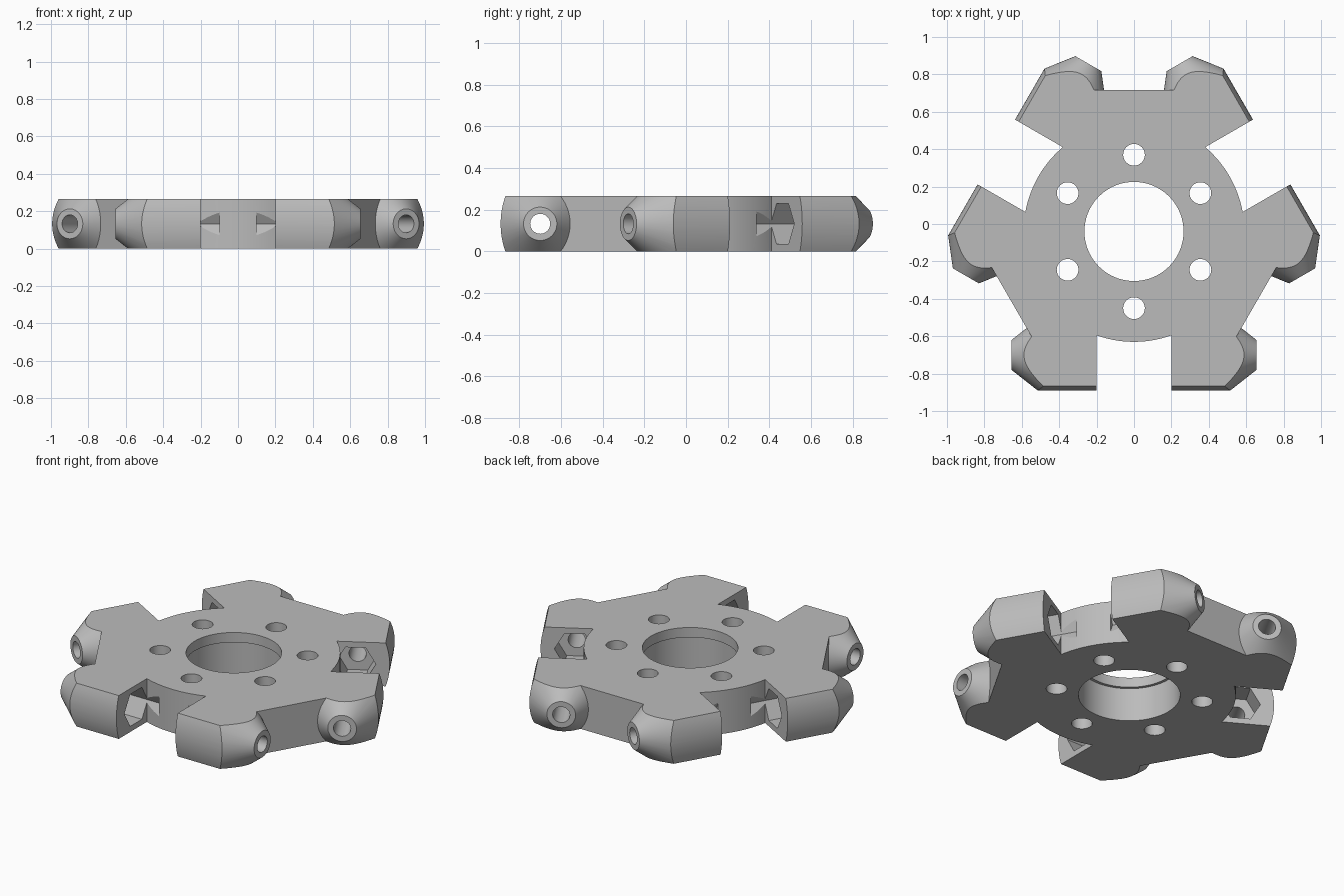
import bpy, bmesh, math
from mathutils import Matrix, Vector

if "Cube" in bpy.data.objects:
    bpy.data.objects.remove(bpy.data.objects["Cube"], do_unlink=True)

HEIGHT = 0.265
MID = HEIGHT / 2
CENTRE = Matrix.Translation((0, -0.04, 0))
SLOT = 0.2           # half width of the roller slots
DISC = 0.59          # radius of the slot floors
AXLE_Y = -0.66       # roller axle line, measured from the hub centre
TIP = 0.655          # outer end of the arm cones
SLOPE = 0.786        # cone radius gained per unit of length

grey = bpy.data.materials.new("light_grey")
grey.use_nodes = True
grey.diffuse_color = (0.5, 0.5, 0.5, 1)
grey.node_tree.nodes["Principled BSDF"].inputs["Base Color"].default_value = (0.5, 0.5, 0.5, 1)


def make_object(name, bm, matrix=Matrix()):
    bmesh.ops.recalc_face_normals(bm, faces=bm.faces)
    bm.transform(matrix)
    mesh = bpy.data.meshes.new(name)
    bm.to_mesh(mesh)
    bm.free()
    mesh.materials.append(grey)
    obj = bpy.data.objects.new(name, mesh)
    bpy.context.collection.objects.link(obj)
    return obj


def prism(name, points, direction, matrix=Matrix()):
    """Extrude a closed outline along a direction."""
    bm = bmesh.new()
    face = bm.faces.new([bm.verts.new(p) for p in points])
    new = bmesh.ops.extrude_face_region(bm, geom=[face])["geom"]
    bmesh.ops.translate(bm, vec=direction,
                        verts=[v for v in new if isinstance(v, bmesh.types.BMVert)])
    return make_object(name, bm, matrix)


def rod(name, r1, r2, start, end, sides=64, matrix=Matrix()):
    """Cylinder or cone between two points."""
    start, end = Vector(start), Vector(end)
    axis = end - start
    bm = bmesh.new()
    bmesh.ops.create_cone(bm, cap_ends=True, segments=sides, radius1=r1, radius2=r2,
                          depth=axis.length)
    turn = axis.to_track_quat('Z', 'Y').to_matrix().to_4x4()
    return make_object(name, bm, matrix @ Matrix.Translation((start + end) / 2) @ turn)


def combine(target, tool, operation):
    mod = target.modifiers.new(operation.lower(), 'BOOLEAN')
    mod.operation, mod.solver, mod.object = operation, 'EXACT', tool
    bpy.context.view_layer.objects.active = target
    bpy.ops.object.modifier_apply(modifier=mod.name)
    bpy.data.objects.remove(tool, do_unlink=True)


# Hub plate: three flats alternating with three round-floored slots
outline = []
half_angle = math.asin(SLOT / DISC)
for k in range(3):
    spin = Matrix.Rotation(k * math.tau / 3, 4, 'Z')
    arc = [-math.pi / 2 + half_angle * (i / 10 - 1) for i in range(21)]
    sector = [(-0.439, -0.75), (-SLOT, -0.75)]
    sector += [(DISC * math.cos(a), DISC * math.sin(a)) for a in arc]
    sector += [(SLOT, -0.75), (0.439, -0.75)]
    outline += [spin @ Vector((x, y, 0)) for x, y in sector]
hub = prism("roller_hub", outline, (0, 0, HEIGHT), CENTRE)

# Arms: bowed outer face, trimmed to a cone around the axle
BOW = 0.4
bow_angle = math.asin(MID / BOW)
section = [(SLOT, -0.5, 0)]
for i in range(17):
    a = bow_angle * (i / 8 - 1)
    section.append((SLOT, -0.85 + BOW * (1 - math.cos(a)), MID + BOW * math.sin(a)))
section.append((SLOT, -0.5, HEIGHT))

placements = [CENTRE @ Matrix.Rotation(k * math.tau / 3, 4, 'Z') @ Matrix.Diagonal((side, 1, 1, 1))
              for k in range(3) for side in (1, -1)]


def flip_safe(obj):
    """Make normals point outward after mirroring."""
    bm = bmesh.new()
    bm.from_mesh(obj.data)
    bmesh.ops.recalc_face_normals(bm, faces=bm.faces)
    bm.to_mesh(obj.data)
    bm.free()
    return obj


for place in placements:
    arm = flip_safe(prism("arm", section, (0.6, 0, 0), place))
    base = 0.1
    cone = flip_safe(rod("arm_cone", 0.08 + SLOPE * (TIP - base), 0.08,
                         (base, AXLE_Y, MID), (TIP, AXLE_Y, MID), 96, place))
    combine(arm, cone, 'INTERSECT')
    combine(hub, arm, 'UNION')

# Axle holes and hexagonal nut pockets in the slot walls
for place in placements:
    hole = rod("axle_hole", 0.048, 0.048, (0.1, AXLE_Y, MID), (0.8, AXLE_Y, MID), 32, place)
    combine(hub, flip_safe(hole), 'DIFFERENCE')
    hexagon = [(0.1, AXLE_Y + 0.113 * math.cos(i * math.pi / 3),
                MID + 0.113 * math.sin(i * math.pi / 3)) for i in range(6)]
    pocket = prism("nut_pocket", hexagon, (0.23, 0, 0), place)
    combine(hub, flip_safe(pocket), 'DIFFERENCE')

# Centre bore with a wider step from below
for radius, top in ((0.265, 0.4), (0.282, 0.205)):
    combine(hub, rod("bore", radius, radius, (0, 0, -0.1), (0, 0, top), 96, CENTRE), 'DIFFERENCE')

# Ring of six bolt holes
for k in range(6):
    a = math.pi / 2 + k * math.pi / 3
    x, y = 0.41 * math.cos(a), 0.41 * math.sin(a)
    combine(hub, rod("bolt_hole", 0.058, 0.058, (x, y, -0.1), (x, y, 0.4), 32, CENTRE), 'DIFFERENCE')

bpy.ops.object.select_all(action='DESELECT')
hub.select_set(True)
bpy.context.view_layer.objects.active = hub
bpy.ops.object.shade_smooth_by_angle(angle=math.radians(25))
